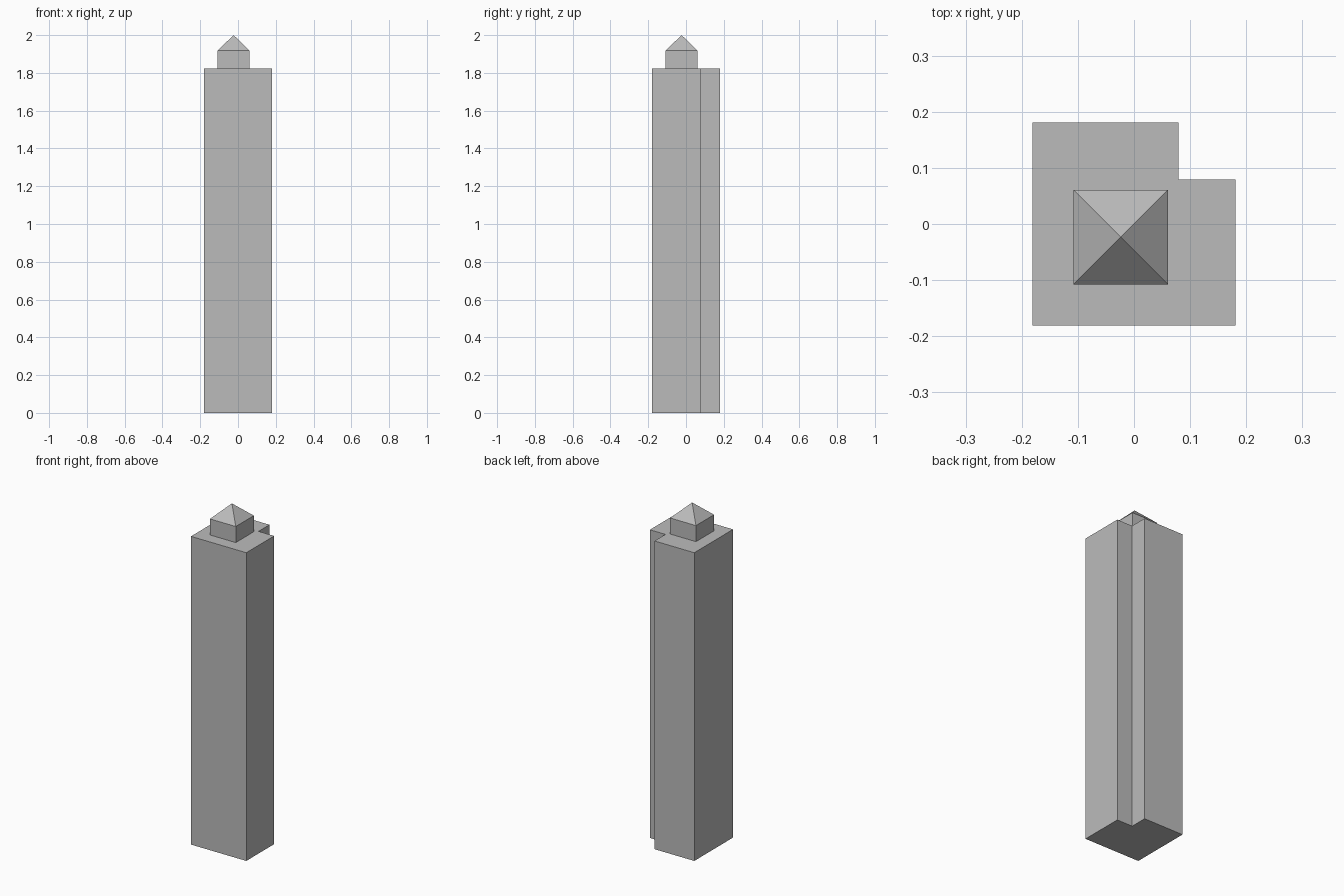
import bpy
import bmesh

if "Cube" in bpy.data.objects:
    bpy.data.objects.remove(bpy.data.objects["Cube"], do_unlink=True)

GREY = (0.5, 0.5, 0.5, 1.0)
stone = bpy.data.materials.new("grey_stone")
stone.use_nodes = True
stone.diffuse_color = GREY
stone.node_tree.nodes["Principled BSDF"].inputs["Base Color"].default_value = GREY


def prism(name, outline, bottom, top, apex=None):
    """Extrude an outline upward; with an apex, finish it as a pointed roof."""
    bm = bmesh.new()
    base = bm.faces.new([bm.verts.new((x, y, bottom)) for x, y in outline])
    grown = bmesh.ops.extrude_face_region(bm, geom=[base], use_keep_orig=True)
    upper = [v for v in grown["geom"] if isinstance(v, bmesh.types.BMVert)]
    bmesh.ops.translate(bm, verts=upper, vec=(0, 0, top - bottom))
    if apex is not None:
        cap = next(f for f in grown["geom"] if isinstance(f, bmesh.types.BMFace))
        tip = bmesh.ops.poke(bm, faces=[cap])["verts"][0]
        tip.co.z = apex
    bmesh.ops.recalc_face_normals(bm, faces=bm.faces)
    mesh = bpy.data.meshes.new(name)
    bm.to_mesh(mesh)
    bm.free()
    mesh.materials.append(stone)
    obj = bpy.data.objects.new(name, mesh)
    bpy.context.collection.objects.link(obj)
    return obj


# Tower shaft: square plan with the back left corner notched out
half, notch = 0.181, 0.079
shaft_plan = [(-half, -half), (half, -half), (half, notch),
              (notch, notch), (notch, half), (-half, half)]
prism("tower_shaft", shaft_plan, 0, 1.823)

# Rooftop lantern: small off-centre block with a pyramid roof
low, high = -0.108, 0.061
lantern_plan = [(low, low), (high, low), (high, high), (low, high)]
prism("rooftop_lantern", lantern_plan, 1.823, 1.918, apex=2.0)
